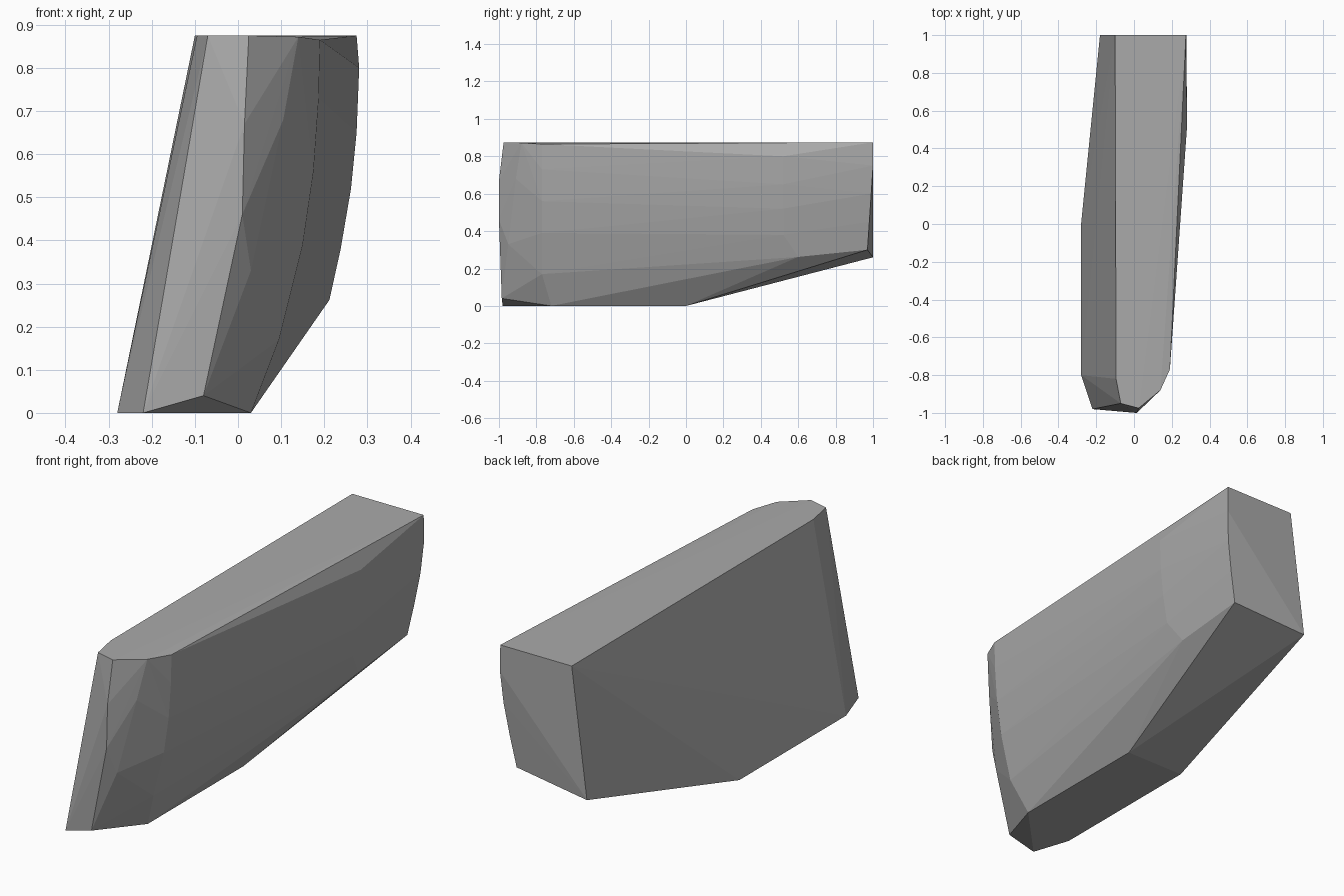
import bpy
import bmesh

default_cube = bpy.data.objects.get("Cube")
if default_cube:
    bpy.data.objects.remove(default_cube, do_unlink=True)

TOP = 0.875


def make_material(name, colour):
    material = bpy.data.materials.new(name)
    material.use_nodes = True
    material.diffuse_color = colour
    shader = material.node_tree.nodes["Principled BSDF"]
    shader.inputs["Base Color"].default_value = colour
    return material


def make_convex_part(name, chains, material):
    """Skin the ridge lines of a faceted part with a convex surface."""
    bm = bmesh.new()
    for chain in chains:
        for point in chain:
            bm.verts.new(point)
    hull = bmesh.ops.convex_hull(bm, input=bm.verts)
    unused = {v for v in hull["geom_interior"] + hull["geom_unused"]
              if isinstance(v, bmesh.types.BMVert)}
    bmesh.ops.delete(bm, geom=list(unused), context="VERTS")
    bmesh.ops.recalc_face_normals(bm, faces=bm.faces)
    mesh = bpy.data.meshes.new(name)
    bm.to_mesh(mesh)
    bm.free()
    mesh.materials.append(material)
    part = bpy.data.objects.new(name, mesh)
    bpy.context.collection.objects.link(part)
    return part


# Leaning flat side and its narrow front bevel
flat_side = [(-.28, -.8, 0), (-.28, 0, 0), (-.18, 1, .26),
             (-.1, 1, TOP), (-.095, -.82, TOP)]
front_bevel = [(-.22, -.98, 0), (-.07, -.95, TOP)]

# Rounded nose ridge and the softer ridge beside it
nose_ridge = [(-.08, -.985, .04), (.01, -1, .46), (.015, -1, .67),
              (.025, -.975, TOP)]
nose_side = [(.03, -.95, .33), (.105, -.91, .68), (.14, -.88, .872)]

# Bowed side: front, middle and rear ridges
bowed_front = [(.03, -.72, 0), (.095, -.77, .17), (.15, -.77, .39),
               (.175, -.77, .56), (.187, -.77, .73), (.19, -.77, .865)]
bowed_middle = [(.03, 0, 0), (.212, .6, .262), (.238, .52, .38),
                (.262, .52, .52), (.275, .52, .65), (.281, .52, .8)]
bowed_rear = [(.21, .97, .3), (.24, .98, .45), (.265, .99, .6),
              (.277, 1, .75), (.275, 1, TOP)]

grey = make_material("plain grey", (.4, .4, .4, 1))
make_convex_part("leaning_faceted_block",
                 [flat_side, front_bevel, nose_ridge, nose_side,
                  bowed_front, bowed_middle, bowed_rear], grey)
